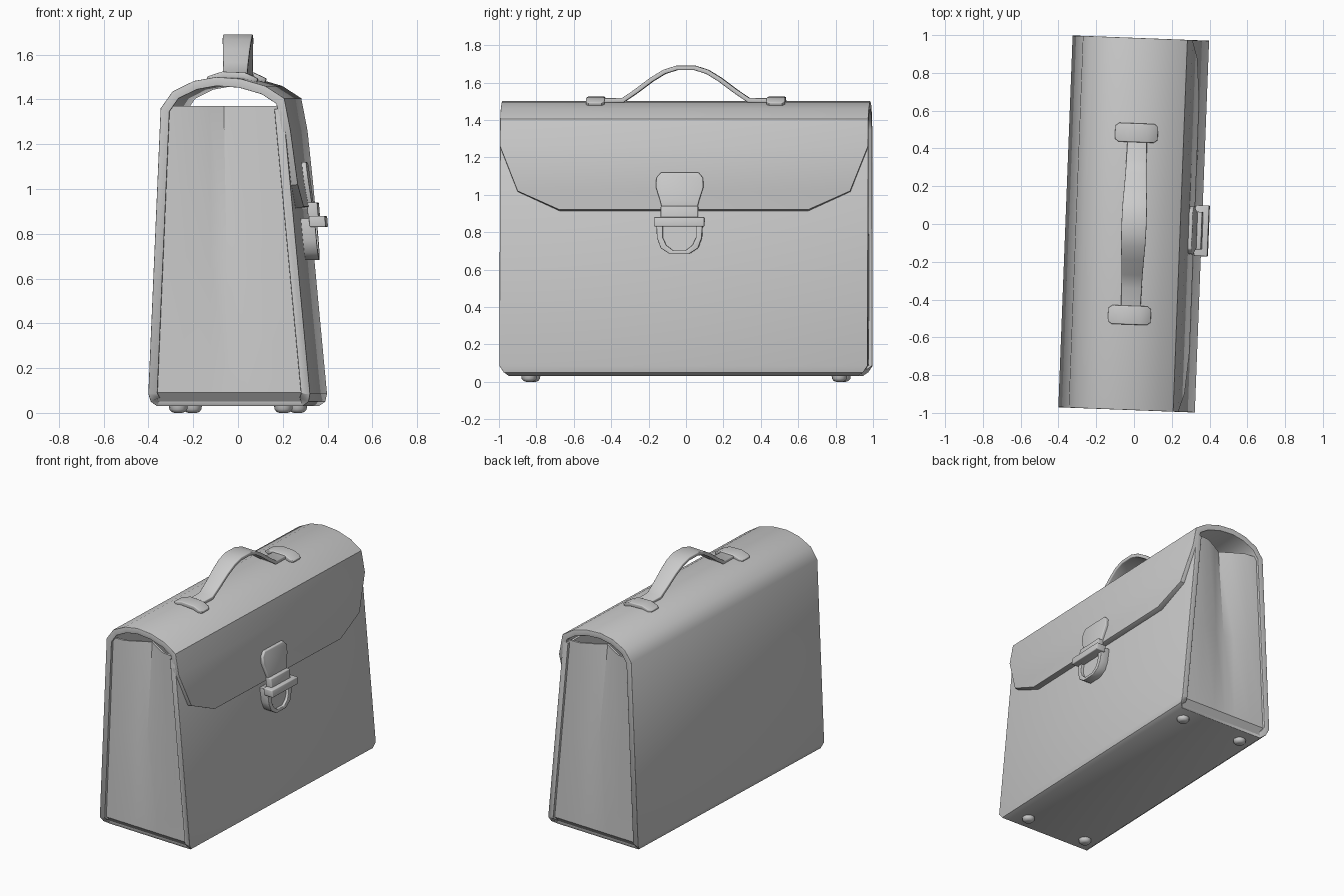
import bpy, math

if "Cube" in bpy.data.objects:
    bpy.data.objects.remove(bpy.data.objects["Cube"])

TURN = math.radians(-2.2)   # the whole bag stands slightly turned


def finish(name, verts, faces, thick=0, bevel=0, limit=60):
    me = bpy.data.meshes.new(name)
    me.from_pydata(verts, [], faces)
    ob = bpy.data.objects.new(name, me)
    bpy.context.collection.objects.link(ob)
    if thick:
        s = ob.modifiers.new("Thickness", 'SOLIDIFY')
        s.thickness, s.offset, s.use_even_offset = thick, -1, True
    if bevel:
        b = ob.modifiers.new("Round", 'BEVEL')
        b.width, b.segments = bevel, 3
        b.limit_method, b.angle_limit = 'ANGLE', math.radians(limit)
    bpy.ops.object.select_all(action='DESELECT')
    ob.select_set(True)
    bpy.context.view_layer.objects.active = ob
    bpy.ops.object.convert(target='MESH')
    bpy.ops.object.shade_smooth_by_angle(angle=math.radians(40))
    ob.rotation_euler.z = TURN
    return ob


def sheet(name, rows, thick, bevel):
    """Skin rows of points into a thick sheet."""
    n = len(rows[0])
    verts = [p for r in rows for p in r]
    faces = [(i * n + j, (i + 1) * n + j, (i + 1) * n + j + 1, i * n + j + 1)
             for i in range(len(rows) - 1) for j in range(n - 1)]
    return finish(name, verts, faces, thick, bevel)


def plate(name, outline, x0, x1, slope=-0.09, bevel=0.006):
    """Extrude a (y, z) outline along x, leaning with the front panel."""
    yc, n = -0.022, len(outline)
    verts = [(x + slope * (z - 0.9), yc + y, z) for x in (x0, x1) for y, z in outline]
    faces = [tuple(range(n))[::-1], tuple(range(n, 2 * n))]
    faces += [(i, (i + 1) % n, n + (i + 1) % n, n + i) for i in range(n)]
    return finish(name, verts, faces, 0, bevel, 50)


def mirrored(half):
    return half + [(-y, z) for y, z in reversed(half)]


# Leather shell: front panel, bottom, back, arched top and flap (x, z, half width)
W = 0.985
path = [(0.24, 1.36, W), (0.36, 0.085, W), (0.353, 0.05, 0.962), (0.325, 0.03, 0.935),
        (-0.325, 0.03, 0.935), (-0.353, 0.05, 0.962), (-0.363, 0.085, W),
        (-0.308, 1.36, W), (-0.255, 1.435, W), (-0.16, 1.482, W), (-0.06, 1.50, W),
        (0.05, 1.492, W), (0.16, 1.46, W), (0.245, 1.405, W), (0.273, 1.26, W),
        (0.302, 1.02, 0.89), (0.32, 0.92, 0.665)]
sheet("leather_shell", [[(x, -w, z), (x, w, z)] for x, z, w in path], 0.04, 0.014)

# Folded side gussets, dipping inward at the top
for side, name in ((-1, "gusset_near"), (1, "gusset_far")):
    rows = []
    for z, a, b, dip in ((0.045, -0.345, 0.345, 0), (0.09, -0.35, 0.345, 0.0),
                         (0.7, -0.315, 0.285, 0.025), (1.37, -0.285, 0.225, 0.1)):
        y0 = 0.93 if z < 0.06 else 0.968
        row = [(a + (b - a) * t, side * (y0 - dip * d), z)
               for t, d in ((0, 0), (0.2, 0.1), (0.38, 0.6), (0.5, 1),
                            (0.62, 0.6), (0.8, 0.1), (1, 0))]
        rows.append(row if side > 0 else row[::-1])
    sheet(name, rows, 0.015, 0)

# Handle strap
half = [(0.50, 1.515, 0.05), (0.34, 1.517, 0.054), (0.27, 1.565, 0.056),
        (0.19, 1.625, 0.06), (0.12, 1.668, 0.064), (0.05, 1.69, 0.066)]
strap = [(-y, z, w) for y, z, w in half] + half[::-1]
sheet("handle_strap", [[(w, y, z), (-w, y, z)] for y, z, w in strap], 0.024, 0.006)

# Handle end pads
for side, name in ((-1, "handle_pad_near"), (1, "handle_pad_far")):
    rows = [[(x, side * 0.483 - w, z), (x, side * 0.483 + w, z)] for x, z, w in
            ((-0.12, 1.502, 0.035), (-0.10, 1.508, 0.05), (-0.05, 1.524, 0.05),
             (0.05, 1.52, 0.05), (0.09, 1.502, 0.05), (0.11, 1.492, 0.035))]
    sheet(name, rows, 0.028, 0.006)

# Buckle: upper tab, neck, crossbar, lower ring and tongue
plate("buckle_tab", mirrored([(0.095, 0.93), (0.105, 0.97), (0.127, 1.04), (0.125, 1.09),
                              (0.10, 1.12)]), 0.305, 0.34, -0.14)
plate("buckle_neck", mirrored([(0.1, 0.86), (0.1, 0.94)]), 0.315, 0.362)
plate("buckle_crossbar", mirrored([(0.135, 0.83), (0.135, 0.88)]), 0.32, 0.392)
outer = mirrored([(0.125, 0.87), (0.12, 0.77), (0.10, 0.715), (0.05, 0.682)])
inner = mirrored([(0.088, 0.87), (0.088, 0.77), (0.07, 0.73), (0.035, 0.703)])
plate("buckle_ring", outer + inner[::-1], 0.28, 0.345, -0.09, 0.004)
plate("buckle_tongue", inner, 0.28, 0.325, -0.09, 0)

# Domed feet
for sx in (-1, 1):
    for sy in (-1, 1):
        rings, n = ((0.042, 0.035), (0.04, 0.016), (0.03, 0.004), (0.018, 0.0)), 12
        verts = [(sx * 0.235 + r * math.cos(k * math.tau / n),
                  sy * 0.83 + r * math.sin(k * math.tau / n), z)
                 for r, z in rings for k in range(n)]
        faces = [(i * n + k, (i + 1) * n + k, (i + 1) * n + (k + 1) % n, i * n + (k + 1) % n)
                 for i in range(3) for k in range(n)]
        faces += [tuple(range(n)), tuple(range(3 * n, 4 * n))[::-1]]
        finish("foot", verts, faces)
